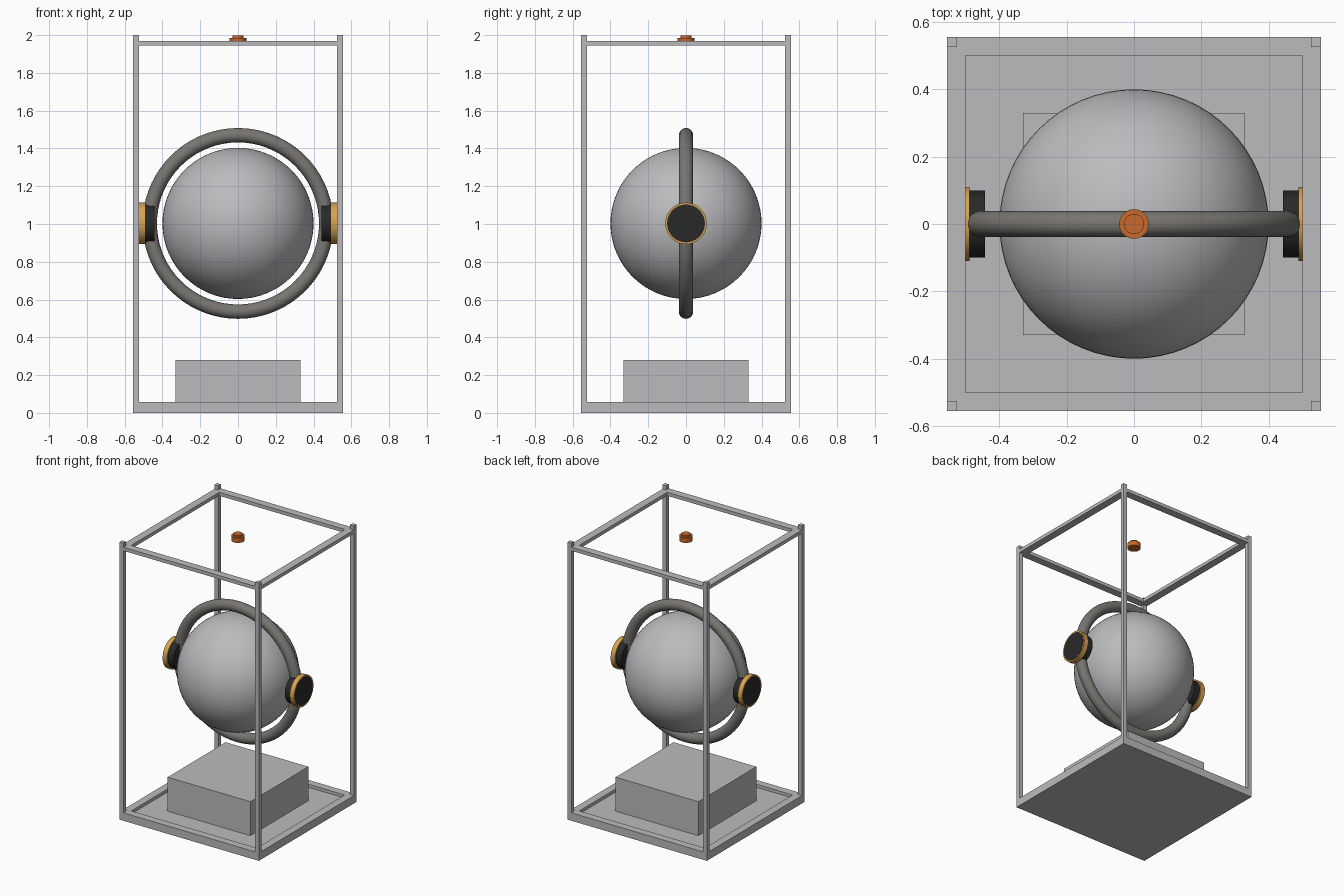
import bpy, math

if "Cube" in bpy.data.objects:
    bpy.data.objects.remove(bpy.data.objects["Cube"], do_unlink=True)


def material(name, rgb):
    m = bpy.data.materials.new(name)
    m.use_nodes = True
    m.diffuse_color = (*rgb, 1)
    bsdf = next(n for n in m.node_tree.nodes if n.type == 'BSDF_PRINCIPLED')
    bsdf.inputs["Base Color"].default_value = (*rgb, 1)
    return m


GREY = material("light grey", (0.50, 0.50, 0.52))
STEEL = material("warm dark grey", (0.19, 0.18, 0.165))
BLACK = material("black", (0.022, 0.022, 0.022))
GOLD = material("gold", (0.68, 0.36, 0.08))
ORANGE = material("orange", (0.58, 0.14, 0.025))

HALF = 0.555      # half width of the frame
INNER = 0.50      # inner edge of the rails
POST = 0.03       # post thickness
MID = 1.003       # height of the sphere centre


def finish(name, mat, smooth=False):
    ob = bpy.context.object
    ob.name = name
    ob.data.materials.append(mat)
    if smooth:
        bpy.ops.object.shade_smooth_by_angle(angle=math.radians(35))
    return ob


def box(name, mat, lo, hi):
    centre = [(a + b) / 2 for a, b in zip(lo, hi)]
    bpy.ops.mesh.primitive_cube_add(size=1, location=centre)
    ob = bpy.context.object
    ob.scale = [b - a for a, b in zip(lo, hi)]
    bpy.ops.object.transform_apply(location=False, rotation=False, scale=True)
    return finish(name, mat)


def disc(name, mat, radius, start, end, axis='Z', sides=48):
    mid = (start + end) / 2
    loc = (0, 0, mid) if axis == 'Z' else (mid, 0, MID)
    rot = (0, 0, 0) if axis == 'Z' else (0, math.pi / 2, 0)
    bpy.ops.mesh.primitive_cylinder_add(vertices=sides, radius=radius,
                                        depth=abs(end - start), location=loc, rotation=rot)
    return finish(name, mat, True)


def rail_frame(name, z0, z1):
    for side, s in (("front", -1), ("back", 1)):
        y = sorted((s * INNER, s * HALF))
        box(f"{name}_{side}_rail", GREY, (-HALF, y[0], z0), (HALF, y[1], z1))
    for side, s in (("right", -1), ("left", 1)):
        x = sorted((s * INNER, s * HALF))
        box(f"{name}_{side}_rail", GREY, (x[0], -INNER, z0), (x[1], INNER, z1))


# Base tray, pedestal and the two rail frames
box("base_plate", GREY, (-HALF, -HALF, 0), (HALF, HALF, 0.035))
rail_frame("base", 0.035, 0.057)
rail_frame("top", 1.945, 1.97)
box("pedestal", GREY, (-0.33, -0.33, 0.035), (0.33, 0.33, 0.28))

# Corner posts
for fb, sy in (("front", -1), ("back", 1)):
    for lr, sx in (("right", -1), ("left", 1)):
        x = sorted((sx * (HALF - POST), sx * HALF))
        y = sorted((sy * (HALF - POST), sy * HALF))
        box(f"{fb}_{lr}_post", GREY, (x[0], y[0], 0.035), (x[1], y[1], 2.0))

# Sphere and the upright ring around it
bpy.ops.mesh.primitive_uv_sphere_add(segments=64, ring_count=32, radius=0.4, location=(0, 0, MID))
finish("sphere", GREY, True)
bpy.ops.mesh.primitive_torus_add(major_radius=0.467, minor_radius=0.038, major_segments=72,
                                 minor_segments=20, location=(0, 0, MID),
                                 rotation=(math.pi / 2, 0, 0))
finish("ring", STEEL, True)

# Pivots on both sides of the ring
for side, s in (("right", -1), ("left", 1)):
    disc(f"{side}_pivot_hub", BLACK, 0.1, s * 0.443, s * 0.526, 'X')
    disc(f"{side}_pivot_collar", GOLD, 0.11, s * 0.489, s * 0.524, 'X')

# Button hanging at the top
disc("button_base", ORANGE, 0.044, 1.95, 1.985, sides=32)
disc("button_cap", ORANGE, 0.03, 1.985, 1.998, sides=32)
